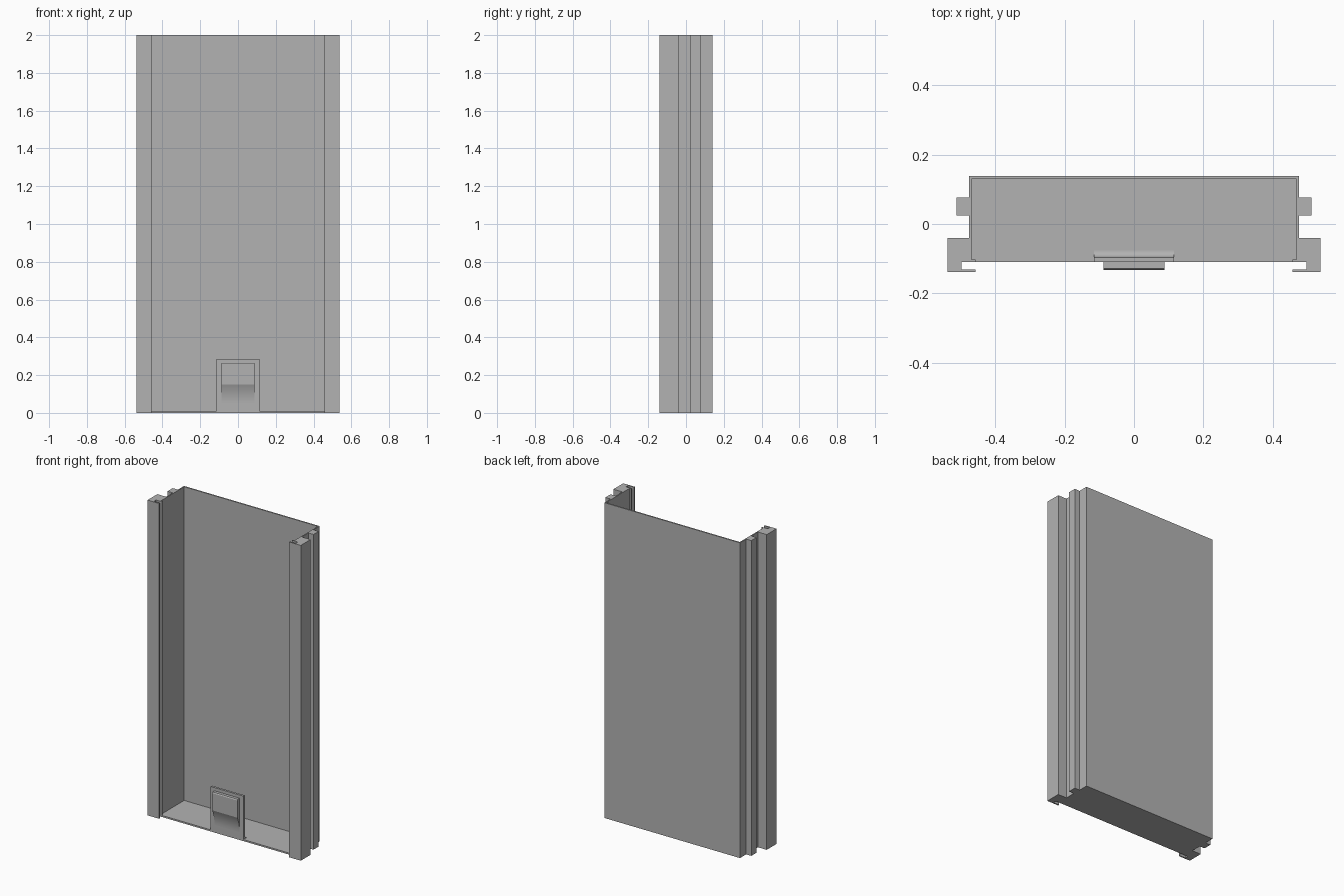
import bpy, bmesh, math
from mathutils import Vector

if "Cube" in bpy.data.objects:
    bpy.data.objects.remove(bpy.data.objects["Cube"])

grey = bpy.data.materials.new("plain_grey")
grey.diffuse_color = (0.45, 0.45, 0.45, 1)
grey.use_nodes = True
grey.node_tree.nodes["Principled BSDF"].inputs["Base Color"].default_value = grey.diffuse_color


def prism(name, outline, offset, to_3d):
    """Extrude a closed 2D outline by a 3D offset."""
    bm = bmesh.new()
    face = bm.faces.new([bm.verts.new(to_3d(a, b)) for a, b in outline])
    out = bmesh.ops.extrude_face_region(bm, geom=[face])
    verts = [g for g in out["geom"] if isinstance(g, bmesh.types.BMVert)]
    bmesh.ops.translate(bm, verts=verts, vec=Vector(offset))
    bmesh.ops.recalc_face_normals(bm, faces=bm.faces)
    mesh = bpy.data.meshes.new(name)
    bm.to_mesh(mesh)
    bm.free()
    mesh.materials.append(grey)
    obj = bpy.data.objects.new(name, mesh)
    bpy.context.collection.objects.link(obj)
    return obj


def smooth(obj):
    bpy.ops.object.select_all(action='DESELECT')
    obj.select_set(True)
    bpy.context.view_layer.objects.active = obj
    bpy.ops.object.shade_smooth_by_angle(angle=math.radians(15))


# Channel: back wall, side walls, outer ribs and slotted front rails
side = [(0.469, 0.1305), (0.469, -0.103), (0.457, -0.103), (0.457, -0.11),
        (0.498, -0.11), (0.498, -0.131), (0.457, -0.131), (0.457, -0.139),
        (0.538, -0.139), (0.538, -0.041), (0.476, -0.041), (0.476, 0.025),
        (0.512, 0.025), (0.512, 0.077), (0.476, 0.077), (0.476, 0.139)]
outline = side + [(-x, y) for x, y in reversed(side)]
prism("channel_body", outline, (0, 0, 2), lambda x, y: (x, y, 0))

# Floor plate, notched where the latch tab rises
half = [(0.115, -0.076), (0.115, -0.11), (0.457, -0.11), (0.457, -0.103),
        (0.469, -0.103), (0.469, 0.1305)]
floor = half + [(-x, y) for x, y in reversed(half)]
prism("floor_plate", floor, (0, 0, 0.01), lambda x, y: (x, y, 0))

# Latch tab: upright plate with a concave fillet at its back foot
R = 0.02
tab = [(-0.11, 0), (-0.076, 0)]
for i in range(9):
    a = math.radians(270 - 90 * i / 8)
    tab.append((-0.076 + R * math.cos(a), 0.01 + R + R * math.sin(a)))
tab += [(-0.096, 0.285), (-0.11, 0.285)]
smooth(prism("latch_tab", tab, (0.23, 0, 0), lambda y, z: (-0.115, y, z)))

# Finger grip: raised block whose lower end sweeps back into the tab
grip = [(-0.108, 0.05), (-0.108, 0.265), (-0.129, 0.265), (-0.133, 0.259)]
for i in range(11):
    t = 1 - i / 10
    grip.append((-0.11 - 0.023 * t * t, 0.05 + 0.1 * t))
smooth(prism("finger_grip", grip, (0.176, 0, 0), lambda y, z: (-0.088, y, z)))
